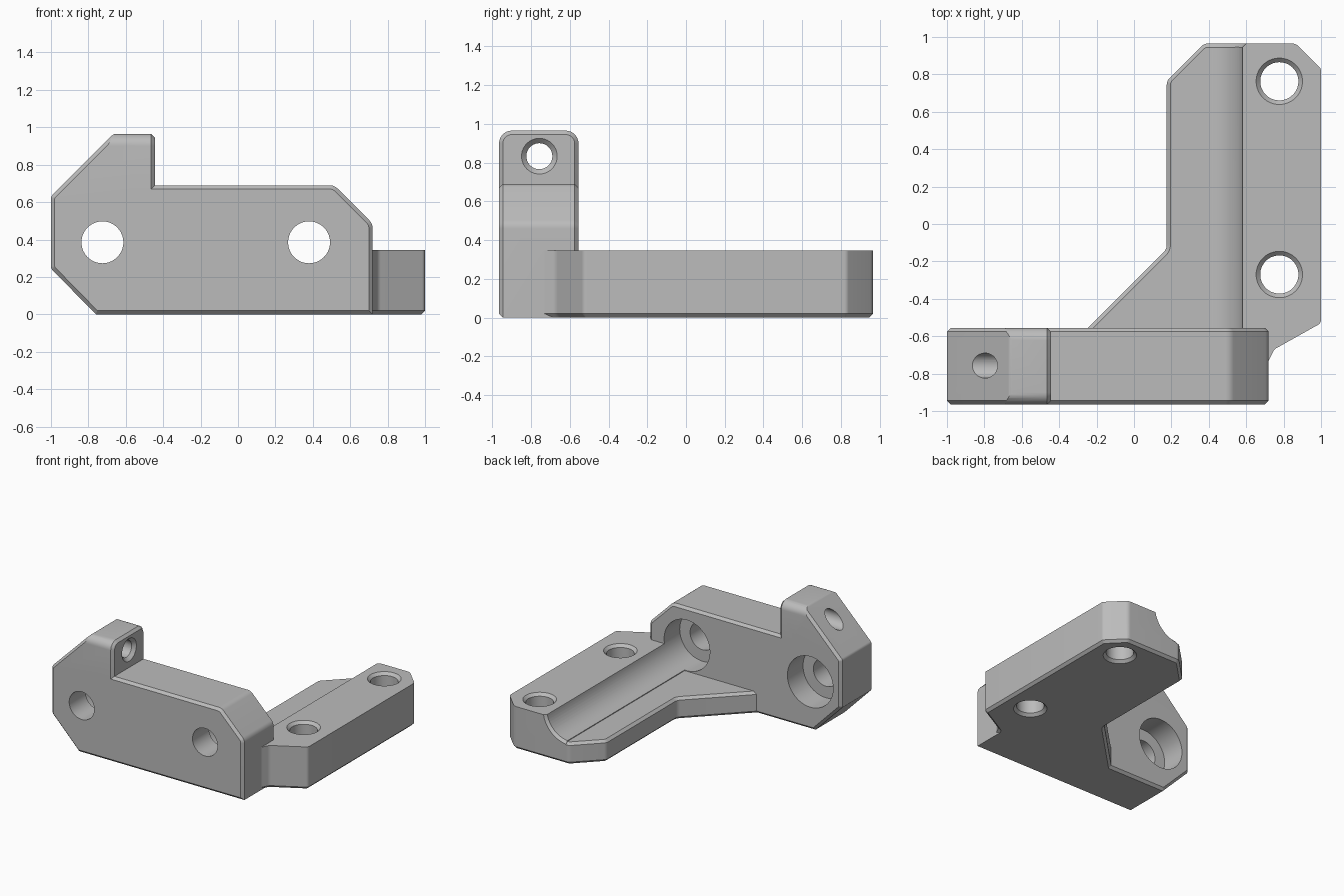
import bpy
import bmesh
import math
from mathutils import Vector, Matrix

cube = bpy.data.objects.get("Cube")
if cube:
    bpy.data.objects.remove(cube, do_unlink=True)

grey = bpy.data.materials.new("bracket grey")
grey.use_nodes = True
colour = (0.5, 0.5, 0.5, 1)
grey.diffuse_color = colour
grey.node_tree.nodes["Principled BSDF"].inputs["Base Color"].default_value = colour

CHAMFER = 0.02
# Local (u, v, depth) to world, by extrusion axis
PLACE = {
    "x": lambda u, v, w: (w, u, v),
    "y": lambda u, v, w: (u, w, v),
    "z": lambda u, v, w: (u, v, w),
}


def finish(bm, name):
    bmesh.ops.recalc_face_normals(bm, faces=bm.faces)
    mesh = bpy.data.meshes.new(name)
    bm.to_mesh(mesh)
    bm.free()
    mesh.materials.append(grey)
    ob = bpy.data.objects.new(name, mesh)
    bpy.context.collection.objects.link(ob)
    return ob


def rounded(corners, steps=6):
    """Outline whose corners (u, v, radius) are replaced by arcs."""
    out = []
    for i, (u, v, r) in enumerate(corners):
        p = Vector((u, v))
        if not r:
            out.append(p)
            continue
        a = (Vector(corners[i - 1][:2]) - p).normalized()
        b = (Vector(corners[(i + 1) % len(corners)][:2]) - p).normalized()
        half = a.angle(b) / 2
        centre = p + (a + b).normalized() * r / math.sin(half)
        start = p + a * r / math.tan(half) - centre
        end = p + b * r / math.tan(half) - centre
        out += [centre + start.lerp(end, k / steps).normalized() * r
                for k in range(steps + 1)]
    return out


def prism(name, corners, axis, lo, hi, ends=(True, True)):
    """Extruded outline with optional chamfers round its two ends."""
    bm = bmesh.new()
    outline = rounded(corners)
    caps = [bm.faces.new([bm.verts.new(PLACE[axis](p.x, p.y, w)) for p in outline])
            for w in (lo, hi)]
    low, high = (list(f.verts) for f in caps)
    n = len(outline)
    for i in range(n):
        j = (i + 1) % n
        bm.faces.new((low[i], low[j], high[j], high[i]))
    bmesh.ops.recalc_face_normals(bm, faces=bm.faces)
    rim = [e for f, on in zip(caps, ends) if on for e in f.edges]
    if rim:
        bmesh.ops.bevel(bm, geom=rim, offset=CHAMFER, segments=1,
                        affect="EDGES", profile=0.5)
    return finish(bm, name)


def combine(target, other, operation):
    mod = target.modifiers.new("combine", "BOOLEAN")
    mod.operation = operation
    mod.solver = "EXACT"
    mod.object = other
    bpy.context.view_layer.objects.active = target
    bpy.ops.object.modifier_apply(modifier=mod.name)
    bpy.data.objects.remove(other, do_unlink=True)


def drill(target, axis, u, v, lo, hi, r_lo, r_hi=None):
    """Cut a round or tapered hole along an axis."""
    bm = bmesh.new()
    turn = {"x": Matrix.Rotation(math.pi / 2, 4, "Y"),
            "y": Matrix.Rotation(-math.pi / 2, 4, "X"),
            "z": Matrix.Identity(4)}[axis]
    spot = Vector(PLACE[axis](u, v, (lo + hi) / 2))
    bmesh.ops.create_cone(bm, cap_ends=True, segments=64, radius1=r_lo,
                          radius2=r_hi or r_lo, depth=hi - lo,
                          matrix=Matrix.Translation(spot) @ turn)
    combine(target, finish(bm, "hole_cutter"), "DIFFERENCE")


FRONT, BACK = -0.965, -0.555
ARM_TOP, SHELF_TOP = 0.345, 0.175
BOLT_Z, BOLT_XS = 0.385, (-0.725, 0.38)

# Upright plate, main length
bracket = prism("mounting_bracket", [
    (-0.6, 0, 0), (0.72, 0, 0), (0.72, 0.485, 0.06),
    (0.515, 0.69, 0.06), (-0.6, 0.69, 0)], "y", FRONT, BACK)

# Angled plate end with the raised tab, rounded over the top
tab = prism("raised_tab", [
    (-0.76, 0, 0), (-0.3, 0, 0), (-0.3, 0.965, 0), (-0.665, 0.965, 0.03),
    (-1, 0.63, 0.03), (-1, 0.245, 0.03)], "y", FRONT, BACK)
envelope = prism("tab_envelope", [
    (FRONT, -0.5, 0), (BACK, -0.5, 0), (BACK, 0.965, 0.065),
    (FRONT, 0.965, 0.065)], "x", -1.3, -0.445)
combine(tab, envelope, "INTERSECT")
combine(bracket, tab, "UNION")

# Low shelf with the diagonal gusset, and the tall rail beside it
outer_side = [(0.865, 0.965, 0.05), (1, 0.83, 0.03), (1, -0.53, 0.03),
              (0.75, -0.67, 0.05), (0.72, -0.73, 0), (0.69, -0.85, 0)]
shelf = prism("low_shelf", outer_side + [
    (-0.54, -0.85, 0), (0.175, -0.135, 0.06), (0.175, 0.765, 0.05),
    (0.375, 0.965, 0.05)], "z", 0, SHELF_TOP)
rail = prism("tall_rail", outer_side + [(0.4, -0.85, 0), (0.4, 0.965, 0)],
             "z", 0, ARM_TOP, (True, False))
combine(shelf, rail, "UNION")
combine(bracket, shelf, "UNION")

# Bolt holes with counterbores; one runs on as the long round channel
for x, reach in zip(BOLT_XS, (BACK + 0.1, 1.2)):
    drill(bracket, "y", x, BOLT_Z, -1.2, -0.5, 0.112)
    drill(bracket, "y", x, BOLT_Z, -0.755, reach, 0.205)
drill(bracket, "y", BOLT_XS[1], BOLT_Z, 0.945, 0.985, 0.205, 0.245)

# Vertical holes in the rail, countersunk at both ends
for y in (0.763, -0.27):
    drill(bracket, "z", 0.777, y, -0.1, 0.5, 0.102)
    drill(bracket, "z", 0.777, y, ARM_TOP - 0.022, ARM_TOP + 0.022, 0.102, 0.146)
    drill(bracket, "z", 0.777, y, -0.022, 0.022, 0.146, 0.102)

# Cross hole through the tab
drill(bracket, "x", -0.757, 0.833, -1.2, -0.3, 0.067)
drill(bracket, "x", -0.757, 0.833, -0.47, -0.42, 0.067, 0.117)

# Smooth the rounds, keep the chamfers crisp
bpy.ops.object.select_all(action="DESELECT")
bracket.select_set(True)
bpy.context.view_layer.objects.active = bracket
bpy.ops.object.shade_smooth_by_angle(angle=math.radians(25))
